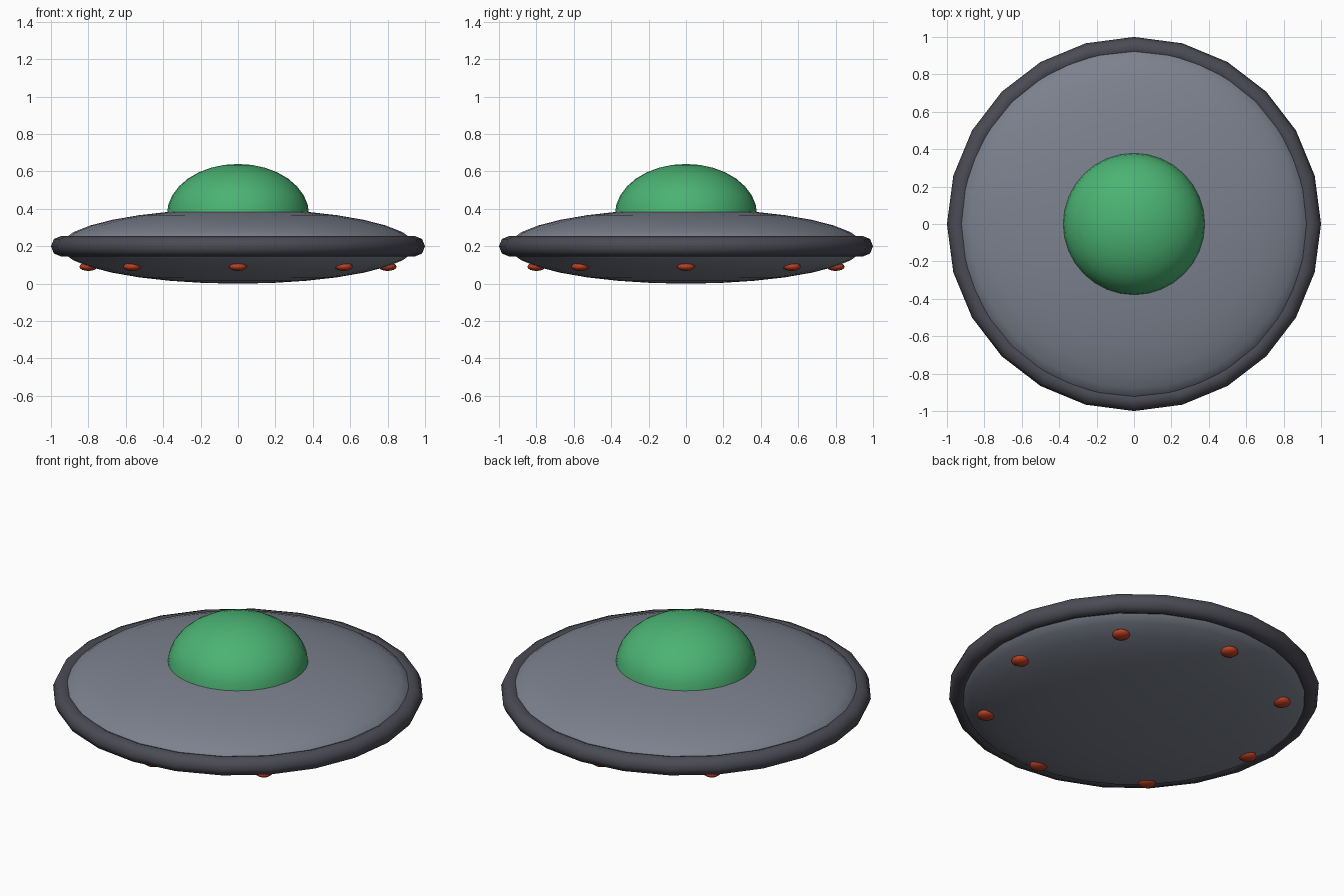
import bpy, bmesh, math

if "Cube" in bpy.data.objects:
    bpy.data.objects.remove(bpy.data.objects["Cube"])


def material(name, rgb):
    m = bpy.data.materials.new(name)
    m.diffuse_color = (*rgb, 1)
    m.use_nodes = True
    m.node_tree.nodes["Principled BSDF"].inputs["Base Color"].default_value = m.diffuse_color
    return m


def finish(name, mat):
    ob = bpy.context.object
    ob.name = name
    bpy.ops.object.transform_apply(location=False, rotation=True, scale=True)
    bpy.ops.object.shade_smooth()
    ob.data.materials.append(mat)
    return ob


def ellipsoid(name, loc, radii, mat, segments=32, rings=16):
    bpy.ops.mesh.primitive_uv_sphere_add(segments=segments, ring_count=rings,
                                         radius=1, location=loc)
    bpy.context.object.scale = radii
    return finish(name, mat)


hull_grey = material("hull_grey", (0.20, 0.22, 0.27))
rim_grey = material("rim_grey", (0.07, 0.07, 0.09))
dome_green = material("dome_green", (0.07, 0.45, 0.17))
light_red = material("light_red", (0.50, 0.05, 0.015))

# Saucer hull
ellipsoid("hull", (0, 0, 0.2), (0.95, 0.95, 0.2), hull_grey)

# Low-poly rim ring
bpy.ops.mesh.primitive_torus_add(location=(0, 0, 0.2), major_radius=0.945,
                                 minor_radius=0.055, major_segments=24,
                                 minor_segments=8)
finish("rim", rim_grey)

# Cockpit dome: upper half only, its edge sunk into the hull
dome = ellipsoid("dome", (0, 0, 0.37), (0.38, 0.38, 0.27), dome_green)
bm = bmesh.new()
bm.from_mesh(dome.data)
bmesh.ops.delete(bm, geom=[v for v in bm.verts if v.co.z < -0.001], context='VERTS')
bm.to_mesh(dome.data)
bm.free()

# Ring of eight underside lights
for i in range(8):
    a = i * math.pi / 4
    ellipsoid(f"light_{i + 1}", (0.8 * math.cos(a), 0.8 * math.sin(a), 0.091),
              (0.048, 0.048, 0.023), light_red, 16, 8)
